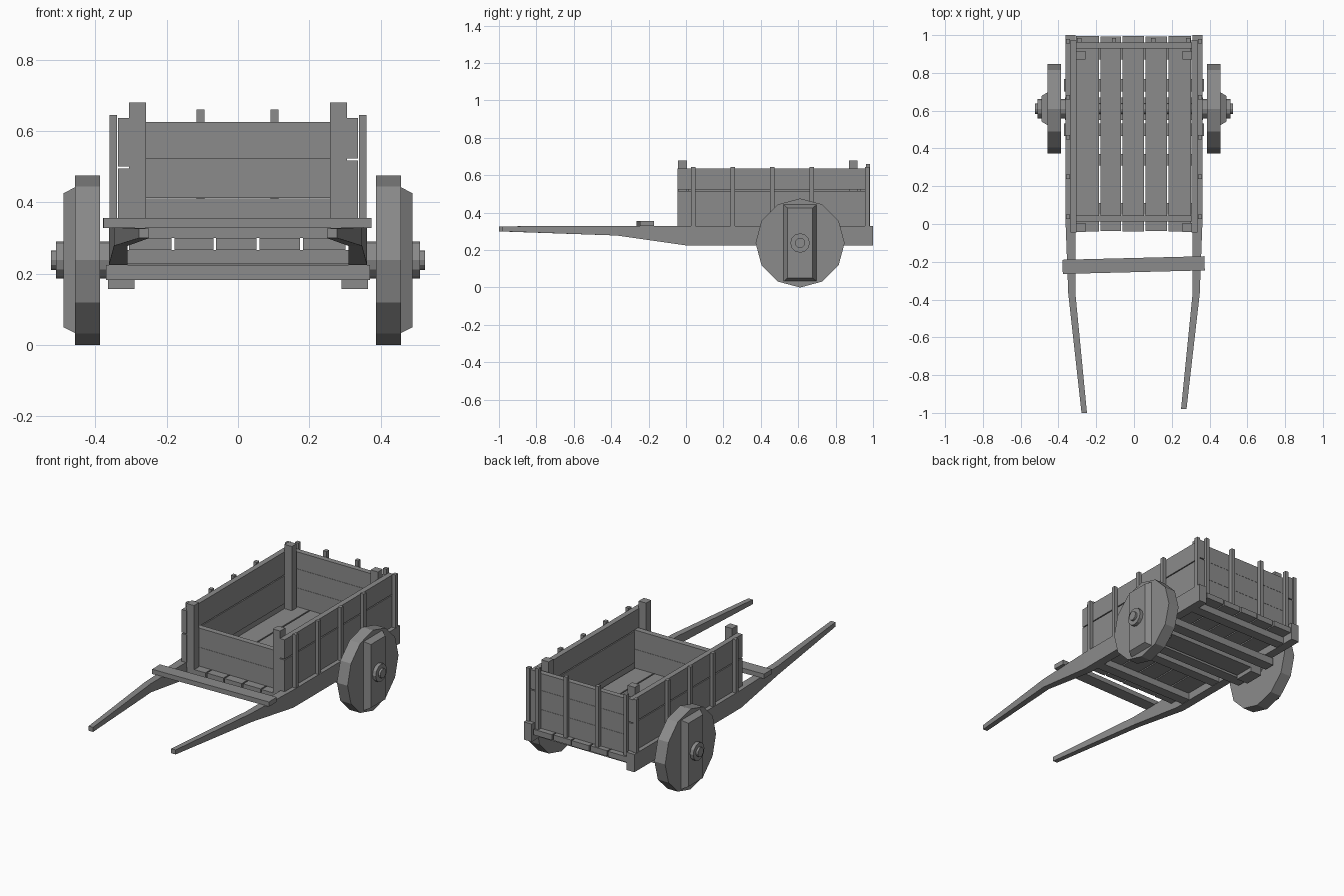
import bpy, bmesh, math
from mathutils import Matrix

if "Cube" in bpy.data.objects:
    bpy.data.objects.remove(bpy.data.objects["Cube"])

# dark grey wood
wood = bpy.data.materials.new("dark_wood")
wood.diffuse_color = (.26, .26, .26, 1)
wood.use_nodes = True
wood.node_tree.nodes["Principled BSDF"].inputs["Base Color"].default_value = wood.diffuse_color


def finish(name, bm):
    bmesh.ops.recalc_face_normals(bm, faces=bm.faces)
    me = bpy.data.meshes.new(name)
    bm.to_mesh(me)
    bm.free()
    me.materials.append(wood)
    ob = bpy.data.objects.new(name, me)
    bpy.context.collection.objects.link(ob)
    return ob


def box(name, x0, x1, y0, y1, z0, z1, rot=0.0):
    bm = bmesh.new()
    bmesh.ops.create_cube(bm, size=1)
    for v in bm.verts:
        v.co.x *= x1 - x0
        v.co.y *= y1 - y0
        v.co.z *= z1 - z0
    ob = finish(name, bm)
    ob.location = ((x0 + x1) / 2, (y0 + y1) / 2, (z0 + z1) / 2)
    ob.rotation_euler.z = rot
    return ob


def side_box(name, s, xi, xo, *rest):
    a, b = sorted((s * xi, s * xo))
    return box(name, a, b, *rest)


def disc(name, x0, x1, r, n, y, z):
    # cylinder lying along x with a vertex pointing straight up
    bm = bmesh.new()
    bmesh.ops.create_cone(bm, cap_ends=True, segments=n, radius1=r, radius2=r,
                          depth=abs(x1 - x0), matrix=Matrix.Rotation(math.pi / 2, 4, 'Y'))
    ob = finish(name, bm)
    ob.location = ((x0 + x1) / 2, y, z)
    return ob


def shaft(name, s, tip):
    # rows: y, inner x, outer x, bottom z, top z
    rows = [(1.0, .31, .362, .225, .33), (0.0, .31, .362, .225, .33),
            (-.37, .31, .348, .278, .33), (tip, .249, .278, .30, .327)]
    bm = bmesh.new()
    rings = [[bm.verts.new((s * x, y, z)) for x, z in
              ((xi, zb), (xo, zb), (xo, zt), (xi, zt))] for y, xi, xo, zb, zt in rows]
    for a, b in zip(rings, rings[1:]):
        for i in range(4):
            j = (i + 1) % 4
            bm.faces.new((a[i], a[j], b[j], b[i]))
    bm.faces.new(rings[0])
    bm.faces.new(rings[-1])
    return finish(name, bm)


AY, AZ = .61, .238

for s, side in ((-1, "left"), (1, "right")):
    shaft(f"{side}_shaft", s, -1.0 if s < 0 else -.98)

    # wheel, chamfered batten and hub
    disc(f"{side}_wheel", s * .387, s * .457, .238, 12, AY, AZ)
    bm = bmesh.new()
    bmesh.ops.create_cube(bm, size=1)
    for v in bm.verts:
        outer = v.co.x * s > 0
        v.co.y *= .135 if outer else .176
        v.co.z *= .375 if outer else .41
        v.co.x *= .034
    batten = finish(f"{side}_wheel_batten", bm)
    batten.location = (s * .473, AY, AZ)
    disc(f"{side}_hub", s * .35, s * .511, .052, 12, AY, AZ)

    # side wall: two boards with a narrow gap, and upright battens
    gap = .498 if s < 0 else .52
    side_box(f"{side}_wall_lower", s, .305, .337, -.045, .975, .33, gap - .003)
    side_box(f"{side}_wall_upper", s, .305, .337, -.045, .975, gap + .003, .637)
    for i, y in enumerate((.038, .25, .46, .672, .968)):
        side_box(f"{side}_wall_batten_{i}", s, .34, .361, y - .012, y + .012, .325, .645)

    # corner posts
    side_box(f"{side}_front_post", s, .258, .306, -.043, .005, .30, .68)
    side_box(f"{side}_rear_post", s, .258, .306, .872, .916, .30, .68)

    # block below the axle beams
    side_box(f"{side}_axle_block", s, .29, .365, .55, .67, .157, .20)

# thin axle through both hubs
disc("axle", -.524, .524, .027, 12, AY, AZ)

# floor planks
edges = (-.31, -.182, -.065, .056, .178, .305)
for i, (a, b) in enumerate(zip(edges, edges[1:])):
    box(f"floor_plank_{i}", a + .004, b - .004, -.04 + .003 * (i % 2),
        .995 - .003 * (i % 2), .267, .30)

# beams under the floor and below the shafts
for i, y in enumerate((.08, .34, .90)):
    box(f"floor_beam_{i}", -.312, .312, y - .03, y + .03, .227, .267)
for i, y in enumerate((.50, .735)):
    box(f"axle_beam_{i}", -.37, .37, y - .033, y + .033, .182, .225)
box("axle_bolster", -.365, .365, AY - .06, AY + .06, .182, .217)

# front panel (two boards) and taller rear panel (three boards)
for i, (a, b) in enumerate(((.30, .411), (.412, .525))):
    box(f"front_board_{i}", -.306, .306, .012, .046, a, b)
for i, (a, b) in enumerate(((.30, .411), (.412, .524), (.525, .625))):
    box(f"rear_board_{i}", -.306, .306, .93, .962, a, b)
for i, x in enumerate((-.29, -.105, .102, .287)):
    box(f"rear_batten_{i}", x - .011, x + .011, .962, .985, .30, .66)

# slightly skewed crossbar over the shafts
box("crossbar", -.378, .374, -.255, -.18, .328, .356, .025)
